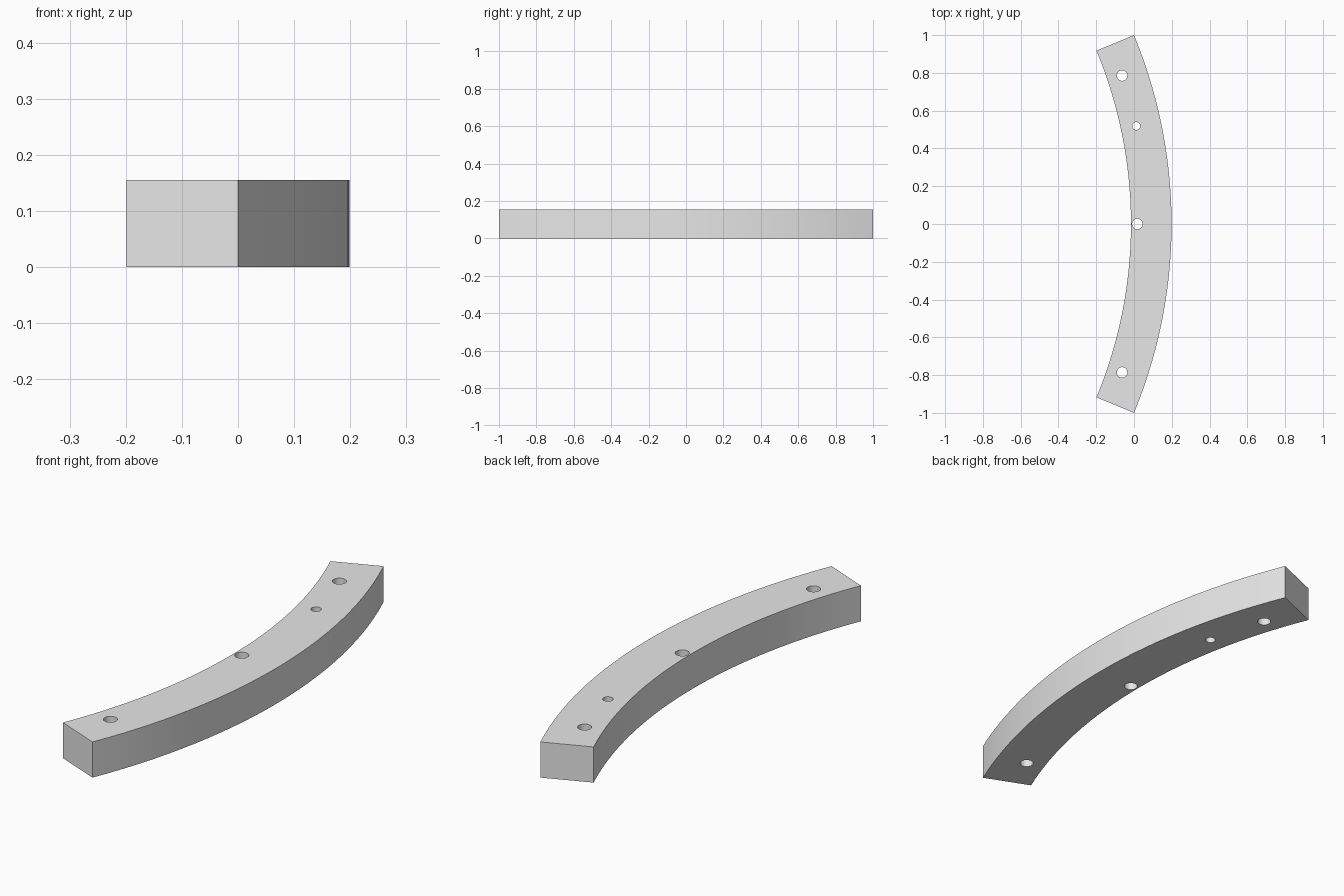
import bpy
import bmesh
from math import sin, cos, radians

cube = bpy.data.objects.get("Cube")
if cube:
    bpy.data.objects.remove(cube, do_unlink=True)

HEIGHT = 0.155
OUTER, INNER = 2.613, 2.398
CENTRE_X = -2.414
HALF_ANGLE = radians(22.5)
STEPS = 28

# Plain grey material
grey = bpy.data.materials.new("light grey")
grey.use_nodes = True
colour = (0.8, 0.8, 0.8, 1)
grey.diffuse_color = colour
grey.node_tree.nodes["Principled BSDF"].inputs["Base Color"].default_value = colour


def arc(radius):
    angles = [HALF_ANGLE * (2 * i / STEPS - 1) for i in range(STEPS + 1)]
    return [(CENTRE_X + radius * cos(a), radius * sin(a), 0) for a in angles]


# Curved bar: an arc-shaped outline raised to full height
mesh = bpy.data.meshes.new("curved_bar")
bm = bmesh.new()
outline = [bm.verts.new(p) for p in arc(OUTER) + arc(INNER)[::-1]]
base = bm.faces.new(outline)
raised = bmesh.ops.extrude_face_region(bm, geom=[base])["geom"]
top = [v for v in raised if isinstance(v, bmesh.types.BMVert)]
bmesh.ops.translate(bm, verts=top, vec=(0, 0, HEIGHT))
bmesh.ops.recalc_face_normals(bm, faces=bm.faces)
bm.to_mesh(mesh)
bm.free()
mesh.materials.append(grey)
bar = bpy.data.objects.new("curved_bar", mesh)
bpy.context.collection.objects.link(bar)

# Through holes: three bolt holes and one smaller pin hole
holes = [(-0.063, 0.786, 0.028), (0.012, 0.519, 0.021),
         (0.018, 0, 0.028), (-0.063, -0.786, 0.028)]
for x, y, radius in holes:
    bpy.ops.mesh.primitive_cylinder_add(
        vertices=32, radius=radius, depth=HEIGHT * 2, location=(x, y, HEIGHT / 2))
    cutter = bpy.context.object
    cutter.name = "hole_cutter"
    cutter.hide_render = True
    cutter.data.materials.append(grey)
    bpy.context.view_layer.objects.active = bar
    cut = bar.modifiers.new("hole", "BOOLEAN")
    cut.operation = "DIFFERENCE"
    cut.solver = "EXACT"
    cut.object = cutter
    bpy.ops.object.modifier_apply(modifier=cut.name)
    bpy.data.objects.remove(cutter, do_unlink=True)

# Smooth curved walls with crisp edges
bpy.ops.object.select_all(action="DESELECT")
bar.select_set(True)
bpy.context.view_layer.objects.active = bar
bpy.ops.object.shade_smooth_by_angle(angle=radians(30))
